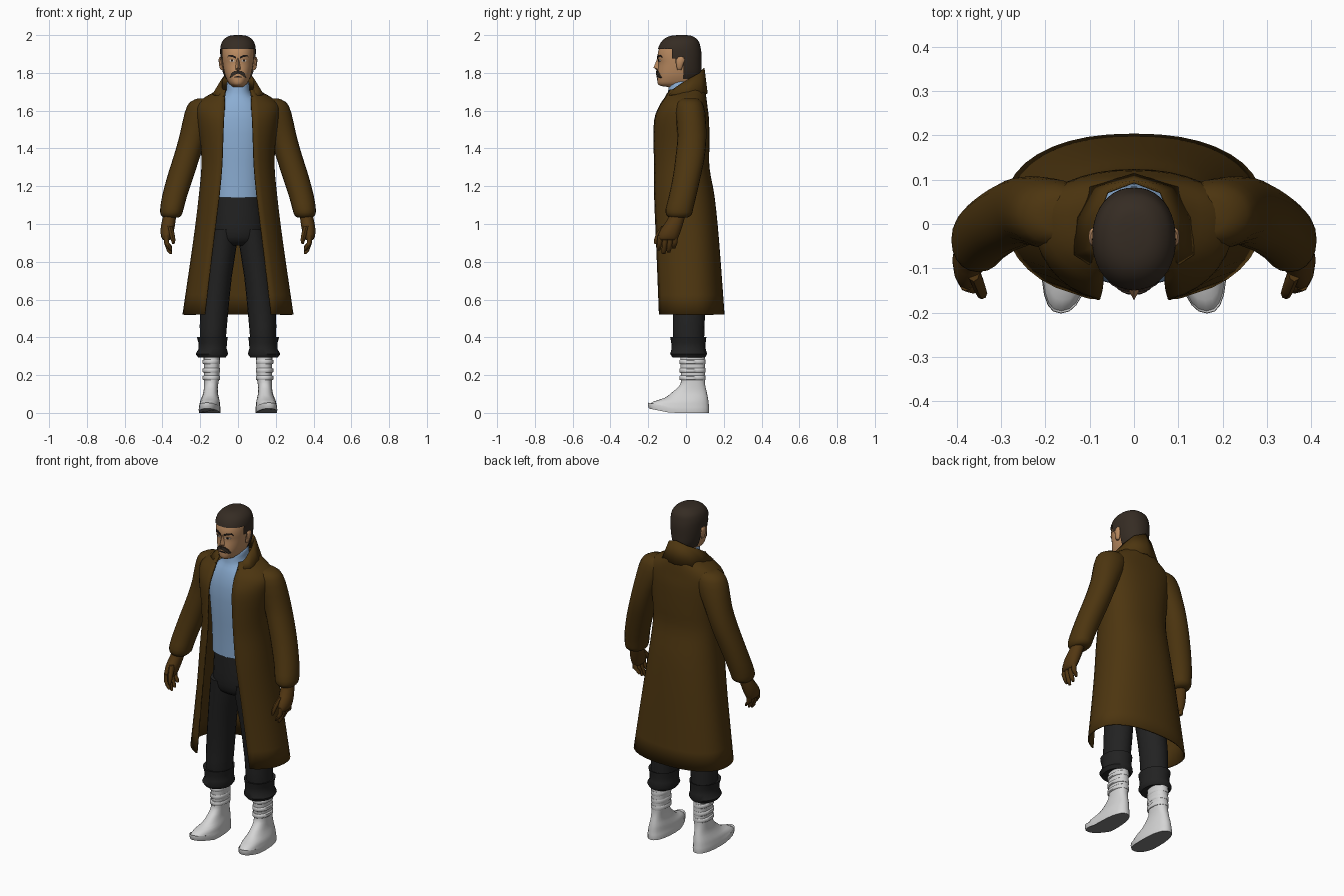
import bpy, bmesh, math
from mathutils import Vector
from mathutils.bvhtree import BVHTree


def material(name, rgb):
    m = bpy.data.materials.new(name)
    m.diffuse_color = (*rgb, 1)
    return m


COAT = material("brown coat", (0.074, 0.036, 0.005))
GLOVE = material("brown glove", (0.085, 0.038, 0.006))
BLUE = material("light blue", (0.26, 0.42, 0.65))
BLACK = material("charcoal", (0.016, 0.016, 0.016))
BOOT = material("pale grey", (0.66, 0.66, 0.66))
SOLE = material("sole grey", (0.22, 0.22, 0.22))
HAIR = material("dark hair", (0.036, 0.025, 0.017))
SKIN = material("skin", (0.50, 0.26, 0.12))
WHITE = material("eye white", (0.7, 0.66, 0.6))
DARK = material("near black", (0.015, 0.01, 0.008))


def smooth_rings(rings, k):
    """Catmull-Rom interpolation between control rings."""
    out = []
    for i in range(len(rings) - 1):
        p0, p1, p2, p3 = (rings[min(max(i + j, 0), len(rings) - 1)] for j in (-1, 0, 1, 2))
        for s in range(k):
            t = s / k
            out.append([0.5 * (2 * b + (c - a) * t + (2 * a - 5 * b + 4 * c - d) * t * t
                               + (3 * b - a - 3 * c + d) * t ** 3)
                        for a, b, c, d in zip(p0, p1, p2, p3)])
    return out + [list(rings[-1])]


def power(v, e):
    return math.copysign(abs(v) ** e, v)


def finish(name, bm, mat, mirror=False, thick=0, angle=50):
    bmesh.ops.recalc_face_normals(bm, faces=bm.faces)
    me = bpy.data.meshes.new(name)
    bm.to_mesh(me)
    bm.free()
    ob = bpy.data.objects.new(name, me)
    bpy.context.collection.objects.link(ob)
    me.materials.append(mat)
    if mirror:
        ob.modifiers.new("mirror", 'MIRROR').use_clip = True
    if thick:
        mod = ob.modifiers.new("thickness", 'SOLIDIFY')
        mod.thickness, mod.offset = thick, 0
    bpy.ops.object.select_all(action='DESELECT')
    ob.select_set(True)
    bpy.context.view_layer.objects.active = ob
    bpy.ops.object.shade_smooth_by_angle(angle=math.radians(angle))
    return ob


def skin_rows(bm, rows, closed):
    vs = [[bm.verts.new(p) for p in r] for r in rows]
    for a, b in zip(vs, vs[1:]):
        n = len(a)
        for i in range(n if closed else n - 1):
            j = (i + 1) % n
            bm.faces.new((a[i], a[j], b[j], b[i]))
    return vs


def loft(name, rings, mat, n=20, k=2, e=1.0, mirror=False, keep=None, shape=None):
    """Rings are (z, centre x, half width, front y, back y)."""
    rows = []
    for z, cx, rx, yf, yb in smooth_rings(rings, k):
        rows.append([(cx + rx * power(math.cos(t), e),
                      (yf + yb) / 2 + (yb - yf) / 2 * power(math.sin(t), e), z)
                     for t in (math.tau * i / n for i in range(n))])
    bm = bmesh.new()
    vs = skin_rows(bm, rows, True)
    bm.faces.new(vs[0])
    bm.faces.new(vs[-1])
    if keep:
        bad = [f for f in bm.faces if not keep(f.calc_center_median())]
        bmesh.ops.delete(bm, geom=bad, context='FACES')
    if shape:
        for v in bm.verts:
            shape(v.co)
    return finish(name, bm, mat, mirror)


# Long open coat: (z, opening half width, front y, half width, side y, back y)
coat_rings = [(0.52, .175, -.14, .29, .03, .2), (0.9, .13, -.155, .235, .02, .172),
              (1.14, .1, -.165, .205, .0, .148), (1.3, .085, -.165, .19, 0, .12),
              (1.42, .08, -.168, .195, 0, .12), (1.55, .075, -.165, .215, 0, .118),
              (1.62, .07, -.14, .22, .01, .11), (1.66, .07, -.115, .185, .015, .105),
              (1.69, .068, -.095, .135, .02, .1), (1.71, .065, -.085, .105, .02, .095)]
rows = []
for z, ox, yf, sx, cy, yb in smooth_rings(coat_rings, 3):
    e = 0.88
    a0 = -math.acos((ox / sx) ** (1 / e))
    front = (cy - yf) / abs(math.sin(a0)) ** e
    row = []
    for i in range(17):
        t = a0 + (math.pi / 2 - a0) * i / 16
        s = power(math.sin(t), e)
        x = 0 if i == 16 else sx * abs(math.cos(t)) ** e
        row.append((x, cy + s * (front if s < 0 else yb - cy), z))
    rows.append(row)
bm = bmesh.new()
skin_rows(bm, rows, False)
finish("coat", bm, COAT, mirror=True, thick=.008)

# Turned-up collar with pointed tips
bm = bmesh.new()
skin_rows(bm, [
    [(0, .095, 1.825), (.06, .072, 1.80), (.085, .01, 1.765), (.085, -.05, 1.725), (.068, -.098, 1.692)],
    [(0, .112, 1.69), (.1, .082, 1.685), (.13, .01, 1.69), (.134, -.068, 1.685), (.072, -.108, 1.672)]], False)
finish("collar", bm, COAT, mirror=True, thick=.006)

# Sleeves with a gathered cuff
loft("sleeve", [(1.665, .16, .05, -.02, .06), (1.645, .175, .08, -.045, .085), (1.59, .19, .092, -.055, .102),
                (1.47, .235, .074, -.045, .108), (1.36, .27, .07, -.055, .1), (1.26, .302, .07, -.068, .08),
                (1.15, .335, .066, -.09, .055), (1.08, .35, .062, -.108, .038), (1.05, .353, .056, -.105, .03),
                (1.035, .354, .042, -.09, .01)], COAT, mirror=True, e=.95)

# Gloved hands
loft("glove", [(1.06, .358, .034, -.085, 0), (1.02, .366, .036, -.1, -.01), (.97, .374, .036, -.135, -.025),
               (.93, .378, .028, -.15, -.04), (.915, .378, .018, -.145, -.05)], GLOVE, n=12, mirror=True)
for i, low in enumerate((.86, .84, .85, .87)):
    y = -.137 + i * .027
    loft(f"finger_{i + 1}", [(.94, .38, .013, y - .014, y + .014), (.9, .378, .014, y - .016, y + .011),
                             (low + .015, .363, .012, y - .02, y + .005), (low, .355, .006, y - .018, y)],
         GLOVE, n=8, k=1, mirror=True)
loft("thumb", [(.99, .362, .014, -.13, -.085), (.95, .35, .014, -.158, -.12), (.915, .343, .012, -.17, -.142),
               (.895, .342, .006, -.168, -.152)], GLOVE, n=8, k=1, mirror=True)

# Roll-neck sweater
loft("sweater", [(1.14, 0, .13, -.128, .08), (1.28, 0, .132, -.132, .085), (1.4, 0, .14, -.138, .09),
                 (1.55, 0, .15, -.138, .09), (1.64, 0, .12, -.118, .08), (1.68, 0, .078, -.1, .07),
                 (1.71, 0, .062, -.094, .062), (1.745, 0, .06, -.088, .064), (1.755, 0, .055, -.07, .06)],
     BLUE, n=28, e=.9)

# Trousers and rolled hems
loft("hips", [(1.16, 0, .122, -.122, .08), (1.05, 0, .135, -.122, .105), (.96, 0, .142, -.118, .115),
              (.91, 0, .13, -.1, .1), (.885, 0, .09, -.06, .07)], BLACK, n=24)
loft("trouser_leg", [(.97, .078, .07, -.11, .108), (.88, .085, .077, -.1, .105), (.72, .107, .074, -.085, .1),
                     (.52, .127, .074, -.07, .1), (.42, .132, .07, -.07, .097), (.36, .135, .068, -.06, .095)],
     BLACK, mirror=True)
loft("trouser_hem", [(.395, .134, .066, -.06, .09), (.402, .136, .082, -.084, .108), (.37, .134, .075, -.078, .104),
                     (.34, .134, .074, -.076, .104), (.312, .138, .086, -.084, .112), (.292, .138, .072, -.07, .1),
                     (.3, .138, .05, -.04, .08)], BLACK, k=1, mirror=True)


# Boots with raised toes, straps and grey soles
def toe_spring(co):
    if co.y < -.08:
        co.x += (-.08 - co.y) * .12
        if co.z < .03:
            co.z += (-.08 - co.y) * .2


boot = loft("boot", [(.31, .139, .043, -.03, .1), (.24, .139, .042, -.03, .1), (.18, .14, .04, -.026, .1),
                     (.145, .143, .037, -.034, .102), (.11, .145, .038, -.072, .11), (.08, .147, .046, -.112, .116),
                     (.06, .149, .052, -.172, .119), (.04, .15, .055, -.196, .121), (.02, .15, .058, -.202, .123),
                     (0, .15, .057, -.196, .122)], BOOT, n=24, k=2, e=.85, mirror=True, shape=toe_spring)
boot.data.materials.append(SOLE)
for f in boot.data.polygons:
    if f.normal.z < -.5 and f.center.z < .05:
        f.material_index = 1
for i, z in enumerate((.27, .225, .185)):
    loft(f"boot_strap_{i + 1}", [(z + .012, .14, .043, -.032, .102), (z + .008, .141, .047, -.035, .103),
                                 (z - .008, .141, .047, -.035, .103), (z - .012, .14, .043, -.032, .102)],
         BOOT, k=1, e=.9, mirror=True)

# Head and neck
head_rings = [(1.64, 0, .048, -.06, .055), (1.715, 0, .05, -.065, .06), (1.73, 0, .036, -.13, .06),
              (1.745, 0, .05, -.15, .062), (1.78, 0, .066, -.152, .068), (1.81, 0, .074, -.15, .07),
              (1.85, 0, .081, -.146, .072), (1.88, 0, .084, -.15, .073), (1.91, 0, .085, -.148, .072),
              (1.94, 0, .083, -.138, .068), (1.965, 0, .075, -.12, .06), (1.985, 0, .05, -.085, .035)]
head = loft("head", head_rings, SKIN, n=32, k=3, e=.9)

# Hair shell: crown, temples and nape
hair_rings = [(1.76, 0, .06, -.14, .07), (1.80, 0, .08, -.15, .08), (1.85, 0, .09, -.15, .082),
              (1.90, 0, .094, -.152, .082), (1.935, 0, .093, -.146, .077), (1.965, 0, .084, -.13, .068),
              (1.985, 0, .066, -.108, .05), (1.996, 0, .044, -.08, .03), (2.0, 0, .018, -.045, 0)]
loft("hair", hair_rings, HAIR, n=40, k=4, e=.92, keep=lambda c: c.z > 1.925
     or (c.z > 1.872 and c.y > -.07) or (c.z > 1.845 and c.y > -.06) or (c.z > 1.77 and c.y > -.01))

# Ears
loft("ear", [(1.815, .084, .006, -.045, -.025), (1.83, .088, .01, -.05, -.018), (1.87, .093, .01, -.05, -.008),
             (1.885, .092, .005, -.042, -.015)], SKIN, n=10, mirror=True)

# Facial details are thin plates laid on the face surface
tree = BVHTree.FromPolygons([v.co for v in head.data.vertices], [p.vertices[:] for p in head.data.polygons])


def plate(name, pts, mat, lift, mirror=True):
    bm = bmesh.new()
    front, back = [], []
    for x, z in pts:
        hit = tree.ray_cast(Vector((x, -1, z)), Vector((0, 1, 0)))[0]
        y = hit.y if hit else -.1
        front.append(bm.verts.new((x, y - lift, z)))
        back.append(bm.verts.new((x, y + .003, z)))
    bm.faces.new(front)
    bm.faces.new(back[::-1])
    for i in range(len(pts)):
        j = (i + 1) % len(pts)
        bm.faces.new((front[i], back[i], back[j], front[j]))
    finish(name, bm, mat, mirror, angle=30)


plate("eyebrow", [(.01, 1.874), (.03, 1.884), (.052, 1.887), (.058, 1.881), (.05, 1.896), (.03, 1.895), (.011, 1.886)], DARK, .005)
plate("eye", [(.016, 1.862), (.03, 1.858), (.046, 1.863), (.04, 1.87), (.024, 1.87)], WHITE, .003)
plate("pupil", [(.026, 1.86), (.036, 1.86), (.036, 1.87), (.026, 1.87)], DARK, .005)
plate("moustache", [(0, 1.796), (.014, 1.792), (.028, 1.782), (.04, 1.772), (.044, 1.777), (.036, 1.797),
                    (.02, 1.81), (0, 1.812)], HAIR, .009)
plate("mouth", [(0, 1.776), (.02, 1.774), (.018, 1.781), (0, 1.783)], DARK, .003)

# Nose
bm = bmesh.new()
p = [bm.verts.new(c) for c in ((0, -.15, 1.882), (0, -.172, 1.828), (.018, -.14, 1.818),
                               (-.018, -.14, 1.818), (0, -.152, 1.812), (.01, -.138, 1.88), (-.01, -.138, 1.88))]
for f in ((0, 1, 2, 5), (1, 0, 6, 3), (1, 4, 2), (1, 3, 4)):
    bm.faces.new([p[i] for i in f])
finish("nose", bm, SKIN, angle=30)
